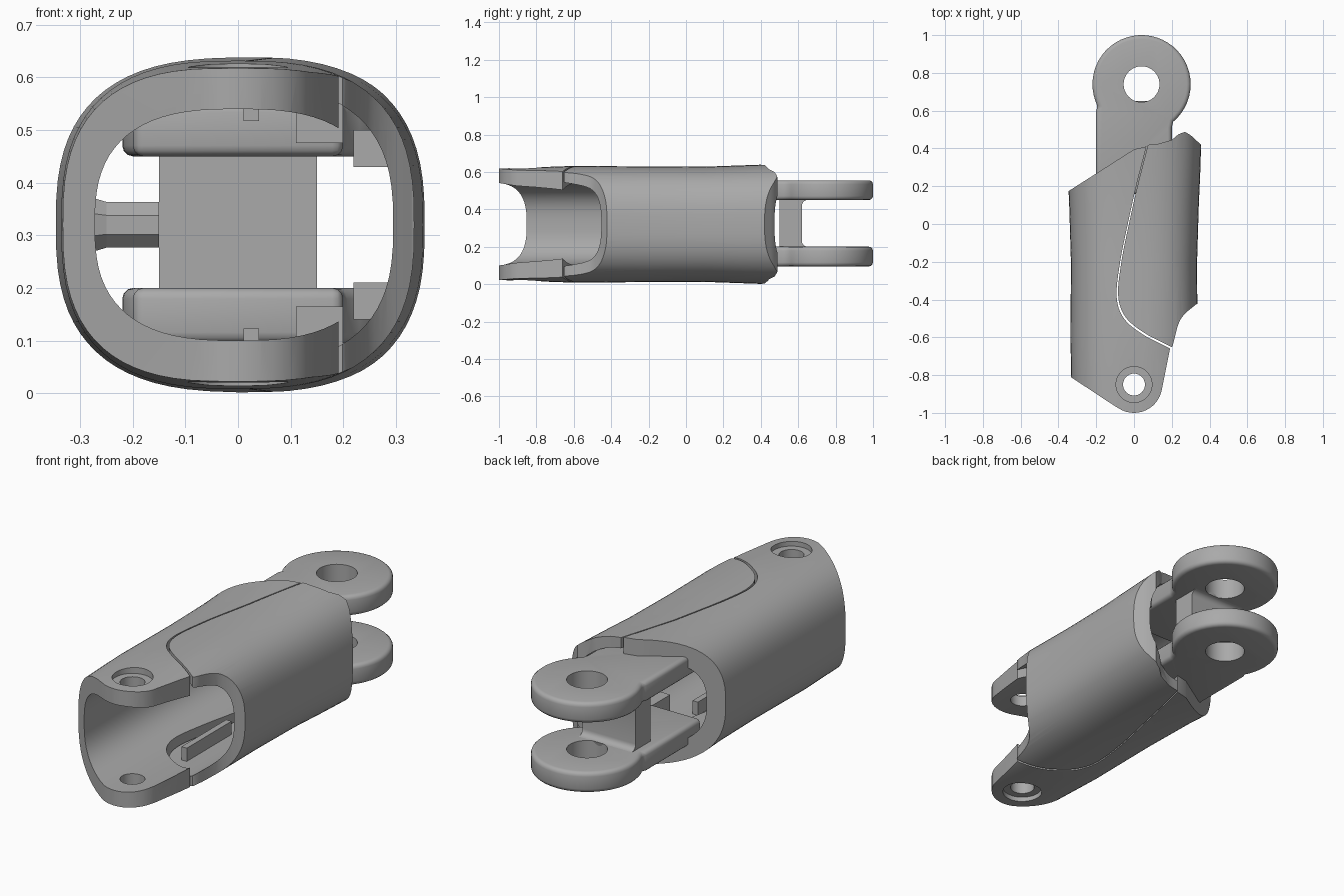
import bpy, bmesh
from math import cos, sin, pi, radians, copysign
from mathutils import Vector

cube = bpy.data.objects.get("Cube")
if cube:
    bpy.data.objects.remove(cube, do_unlink=True)

MID = 0.32  # height of the joint axis plane

grey = bpy.data.materials.new("matte_grey")
grey.use_nodes = True
grey.diffuse_color = (0.4, 0.4, 0.4, 1)
grey.node_tree.nodes["Principled BSDF"].inputs["Base Color"].default_value = (0.4, 0.4, 0.4, 1)


def make(name, bm):
    bmesh.ops.recalc_face_normals(bm, faces=bm.faces)
    mesh = bpy.data.meshes.new(name)
    bm.to_mesh(mesh)
    bm.free()
    mesh.materials.append(grey)
    ob = bpy.data.objects.new(name, mesh)
    bpy.context.collection.objects.link(ob)
    return ob


def prism(name, pts, lo, hi, axis="z"):
    """Extrude a flat outline along z, or a (y, z) outline along x."""
    place = (lambda p, h: (p[0], p[1], h)) if axis == "z" else (lambda p, h: (h, p[0], p[1]))
    bm = bmesh.new()
    face = bm.faces.new([bm.verts.new(place(p, lo)) for p in pts])
    ext = bmesh.ops.extrude_face_region(bm, geom=[face])
    verts = [g for g in ext["geom"] if isinstance(g, bmesh.types.BMVert)]
    shift = (0, 0, hi - lo) if axis == "z" else (hi - lo, 0, 0)
    bmesh.ops.translate(bm, vec=shift, verts=verts)
    return make(name, bm)


def arc(cx, cy, r, a, b, n):
    return [(cx + r * cos(radians(a + (b - a) * i / n)),
             cy + r * sin(radians(a + (b - a) * i / n))) for i in range(n + 1)]


def disc(cx, cy, r, lo, hi):
    return prism("cutter", arc(cx, cy, r, 0, 360, 40)[:-1], lo, hi)


def box(name, x, y, z):
    return prism(name, [(x[0], y[0]), (x[1], y[0]), (x[1], y[1]), (x[0], y[1])], *z)


def apply_mod(ob, kind, **props):
    mod = ob.modifiers.new(kind.title(), kind)
    for key, value in props.items():
        setattr(mod, key, value)
    bpy.context.view_layer.objects.active = ob
    bpy.ops.object.modifier_apply(modifier=mod.name)


def boolean(ob, other, operation="DIFFERENCE"):
    apply_mod(ob, "BOOLEAN", object=other, operation=operation, solver="EXACT")
    bpy.data.objects.remove(other, do_unlink=True)


def smooth(ob, angle=35):
    bpy.ops.object.select_all(action="DESELECT")
    ob.select_set(True)
    bpy.context.view_layer.objects.active = ob
    bpy.ops.object.shade_smooth_by_angle(angle=radians(angle))


def spline(pts, n=6):
    """Smooth curve through the given points."""
    p = [Vector(q) for q in pts]
    p = [2 * p[0] - p[1]] + p + [2 * p[-1] - p[-2]]
    out = []
    for a, b, c, d in zip(p, p[1:], p[2:], p[3:]):
        for i in range(n):
            t = i / n
            out.append(0.5 * (2 * b + (c - a) * t + (2 * a - 5 * b + 4 * c - d) * t * t
                              + (3 * b - a - 3 * c + d) * t ** 3))
    return [tuple(v) for v in out + [p[-2]]]


# Outer body: half width and half height along its length
STATIONS = [(-1.05, 0.33, 0.296), (-0.6, 0.336, 0.312), (-0.2, 0.334, 0.309),
            (0.1, 0.343, 0.308), (0.3, 0.352, 0.315), (0.55, 0.358, 0.324)]


def oval(bm, y, hx, hz, n=72, power=2.7):
    ring = []
    for i in range(n):
        c, s = cos(2 * pi * i / n), sin(2 * pi * i / n)
        ring.append(bm.verts.new((copysign(abs(c) ** (2 / power), c) * hx, y,
                                  MID + copysign(abs(s) ** (2 / power), s) * hz)))
    return ring


def tube(name, inner_x, inner_z):
    """Hollow oval sleeve with a straight bore."""
    bm = bmesh.new()
    rings = [oval(bm, *s) for s in STATIONS]
    rings += [oval(bm, s[0], inner_x, inner_z) for s in reversed(STATIONS)]
    for a, b in zip(rings, rings[1:] + rings[:1]):
        for i in range(len(a)):
            j = (i + 1) % len(a)
            bm.faces.new((a[i], a[j], b[j], b[i]))
    return make(name, bm)


# Seam between the main shell and the side cover
seam = spline([(0.195, -0.655), (0.05, -0.58), (-0.05, -0.495), (-0.088, -0.38),
               (-0.07, -0.2), (-0.03, 0.0), (0.015, 0.2), (0.07, 0.415)])


def shifted(d):
    return [(x + d, y + d) for x, y in seam]


# Main shell, with the front hinge ears
shell_plan = ([(-0.4, 0.14), (-0.4, -0.765), (-0.335, -0.81), (-0.1, -0.965)]
              + arc(0, -0.85, 0.15, 245, 345, 12) + shifted(-0.004)
              + [(0.0, 0.395)])
main_shell = tube("main_shell", 0.272, 0.22)
boolean(main_shell, prism("cutter", shell_plan, -0.2, 0.9), "INTERSECT")
boolean(main_shell, disc(0, -0.85, 0.058, -0.2, 0.9))
for lo, hi in ((-0.2, 0.045), (0.595, 0.9)):
    boolean(main_shell, disc(0, -0.85, 0.095, lo, hi))
smooth(main_shell)

# Side cover
cover_plan = (shifted(0.004) + [(0.13, 0.425), (0.2, 0.445), (0.235, 0.475), (0.27, 0.488),
                                (0.3, 0.47), (0.42, 0.36), (0.42, -0.38)]
              + spline([(0.33, -0.425), (0.27, -0.475), (0.235, -0.53), (0.205, -0.645)], 4))
side_cover = tube("side_cover", 0.295, 0.265)
boolean(side_cover, prism("cutter", cover_plan, -0.2, 0.9), "INTERSECT")
smooth(side_cover)

# Rear hinge arms with round eyes
arm_plan = arc(0.04, 0.74, 0.26, -50, 208, 36) + [(-0.2, 0.6), (-0.2, 0.16), (0.2, 0.16), (0.2, 0.51)]
for name, lo, hi in (("lower_hinge_arm", 0.095, 0.2), ("upper_hinge_arm", 0.45, 0.555)):
    arm = prism(name, arm_plan, lo, hi)
    apply_mod(arm, "BEVEL", width=0.025, segments=3, limit_method="ANGLE", angle_limit=radians(50))
    boolean(arm, disc(0.04, 0.74, 0.095, 0, 0.7))
    smooth(arm)

# Cross web joining the arms, filleted into both
web_plan = ([(0.5, 0.18), (0.645, 0.18)] + arc(0.65, 0.23, 0.03, 270, 180, 5)
            + arc(0.65, 0.42, 0.03, 180, 90, 5) + [(0.645, 0.47), (0.5, 0.47)])
smooth(prism("cross_web", web_plan, -0.15, 0.15, "x"))

# Peg on the inside of the shell wall
bm = bmesh.new()
ring_a, ring_b, ring_c = [
    [bm.verts.new((x, r * cos(pi * (i + 0.5) / 4), MID + r * sin(pi * (i + 0.5) / 4))) for i in range(8)]
    for x, r in ((-0.29, 0.06), (-0.25, 0.047), (-0.15, 0.047))]
for a, b in ((ring_a, ring_b), (ring_b, ring_c)):
    for i in range(8):
        bm.faces.new((a[i], a[i - 1], b[i - 1], b[i]))
bm.faces.new(ring_a)
bm.faces.new(ring_c)
make("wall_peg", bm)

# Inner guide ridges and cover clips, mirrored about the mid plane
for label, side in (("lower", -1), ("upper", 1)):
    def span(a, b):
        return sorted((MID + side * a, MID + side * b))
    box(label + "_guide_ridge", (0.01, 0.04), (-0.47, -0.11), span(0.197, 0.28))
    box(label + "_cover_clip", (0.11, 0.2), (-0.03, 0.13), span(0.155, 0.27))
    box(label + "_side_clip", (0.22, 0.3), (0.3, 0.4), span(0.11, 0.18))
